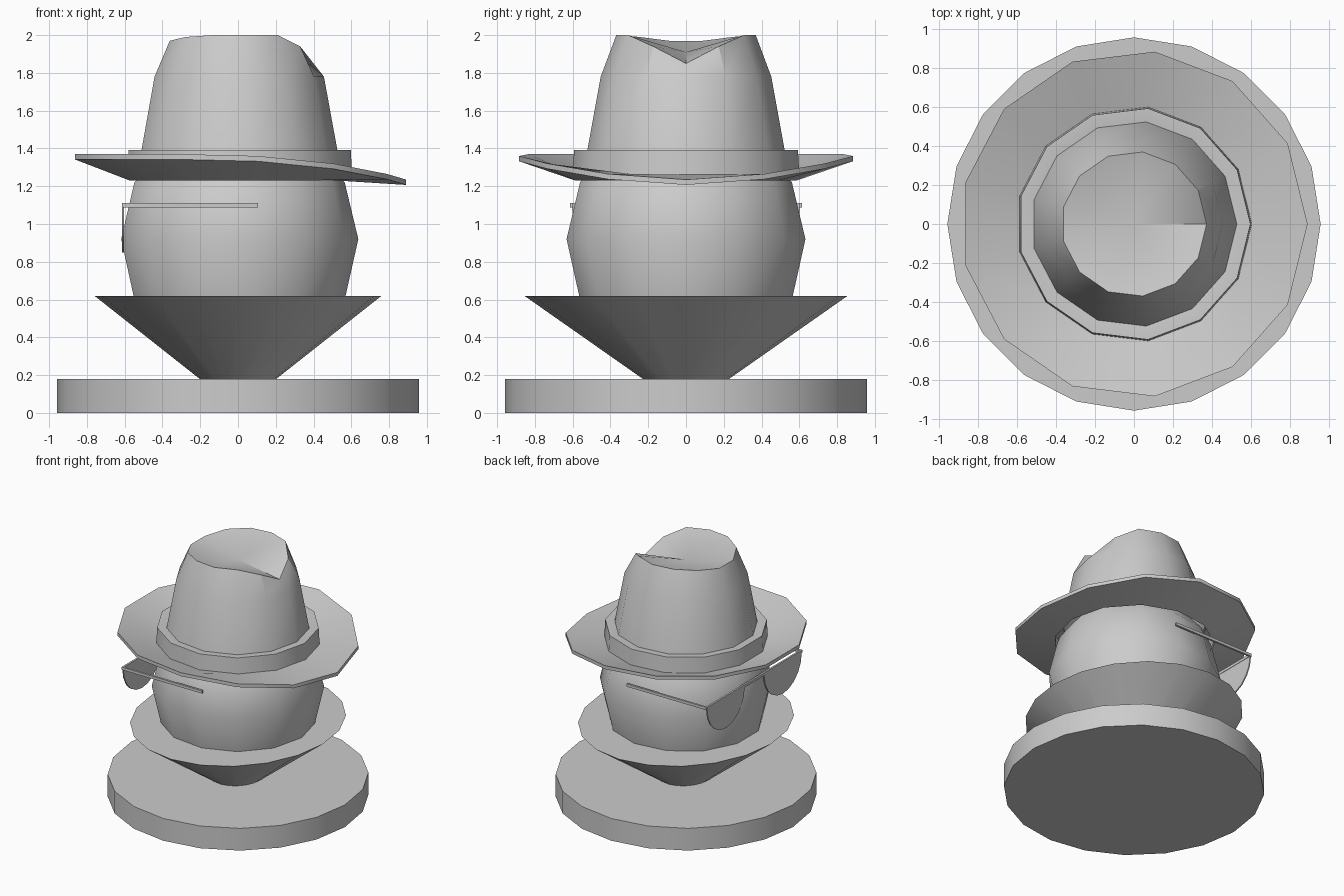
import bpy, bmesh
from math import cos, sin, pi, radians

if "Cube" in bpy.data.objects:
    bpy.data.objects.remove(bpy.data.objects["Cube"])


def finish(bm, name):
    bmesh.ops.recalc_face_normals(bm, faces=bm.faces)
    me = bpy.data.meshes.new(name)
    bm.to_mesh(me)
    bm.free()
    ob = bpy.data.objects.new(name, me)
    bpy.context.collection.objects.link(ob)
    bpy.ops.object.select_all(action='DESELECT')
    ob.select_set(True)
    bpy.context.view_layer.objects.active = ob
    bpy.ops.object.shade_smooth_by_angle(angle=radians(30))
    return ob


def lathe(name, profile, n, sx=1, sy=1, bottom=None, top=None, loop=False):
    """Skin rings (radius, z); z may be a list of heights mirrored across y.
    bottom / top are optional cap centre heights."""
    bm = bmesh.new()
    rings = []
    for r, z in profile:
        ring = []
        for k in range(n):
            a = 2 * pi * k / n
            h = z[min(k, n - k, len(z) - 1) if min(k, n - k) < len(z) else -1] if isinstance(z, list) else z
            ring.append(bm.verts.new((r * sx * cos(a), r * sy * sin(a), h)))
        rings.append(ring)
    pairs = list(zip(rings, rings[1:])) + ([(rings[-1], rings[0])] if loop else [])
    for a, b in pairs:
        for k in range(n):
            j = (k + 1) % n
            bm.faces.new((a[k], a[j], b[j], b[k]))
    for ring, z in ((rings[0], bottom), (rings[-1], top)):
        if z is not None:
            c = bm.verts.new((0, 0, z))
            for k in range(n):
                bm.faces.new((ring[k], ring[(k + 1) % n], c))
    return finish(bm, name)


def box(name, lo, hi):
    bm = bmesh.new()
    bmesh.ops.create_cube(bm, size=1)
    for v in bm.verts:
        v.co = [(l + h) / 2 + c * (h - l) for l, h, c in zip(lo, hi, v.co)]
    return finish(bm, name)


# Round base and elliptical shoulder cone
lathe("base", [(0.957, 0), (0.957, 0.18)], 20, bottom=0, top=0.18)
lathe("shoulders", [(0.2, 0.17), (0.8, 0.62)], 20, sx=0.95, sy=1.07,
      bottom=0.17, top=0.62)

# Head, running up into the hat
lathe("head", [(0.565, 0.6), (0.637, 0.92), (0.565, 1.22), (0.4, 1.41)], 13,
      bottom=0.6, top=1.48)

# Hat brim, dipped at +x
edge = [1.235, 1.265, 1.32, 1.36, 1.37]
lathe("hat_brim", [(0.59, 1.23), (0.89, [z - 0.028 for z in edge]),
                   (0.89, edge), (0.59, 1.262)], 13, loop=True)

# Hat band and crown with pinched top
lathe("hat_band", [(0.605, 1.24), (0.597, 1.392), (0.585, 1.392), (0.525, 1.385)], 13)
lathe("hat_crown", [(0.53, 1.37), (0.455, 1.78),
                    (0.372, [1.85, 1.94, 2.0, 2.0, 2.0, 1.99, 1.97])], 13, top=1.91)

# Glasses: brow bar, two half-round lenses and side arms
box("glasses_bar", (-0.615, -0.61, 1.088), (-0.6, 0.61, 1.11))
for side, s in (("left", 1), ("right", -1)):
    box("glasses_arm_" + side, (-0.61, s * 0.605 - 0.008, 1.088),
        (0.105, s * 0.605 + 0.008, 1.11))
    bm = bmesh.new()
    arc = [(s * 0.365 + 0.24 * cos(pi * i / 10), 1.09 - 0.24 * sin(pi * i / 10))
           for i in range(11)]
    face = bm.faces.new([bm.verts.new((-0.613, y, z)) for y, z in arc])
    new = bmesh.ops.extrude_face_region(bm, geom=[face])["geom"]
    for v in new:
        if isinstance(v, bmesh.types.BMVert):
            v.co.x += 0.01
    finish(bm, "glasses_lens_" + side)
